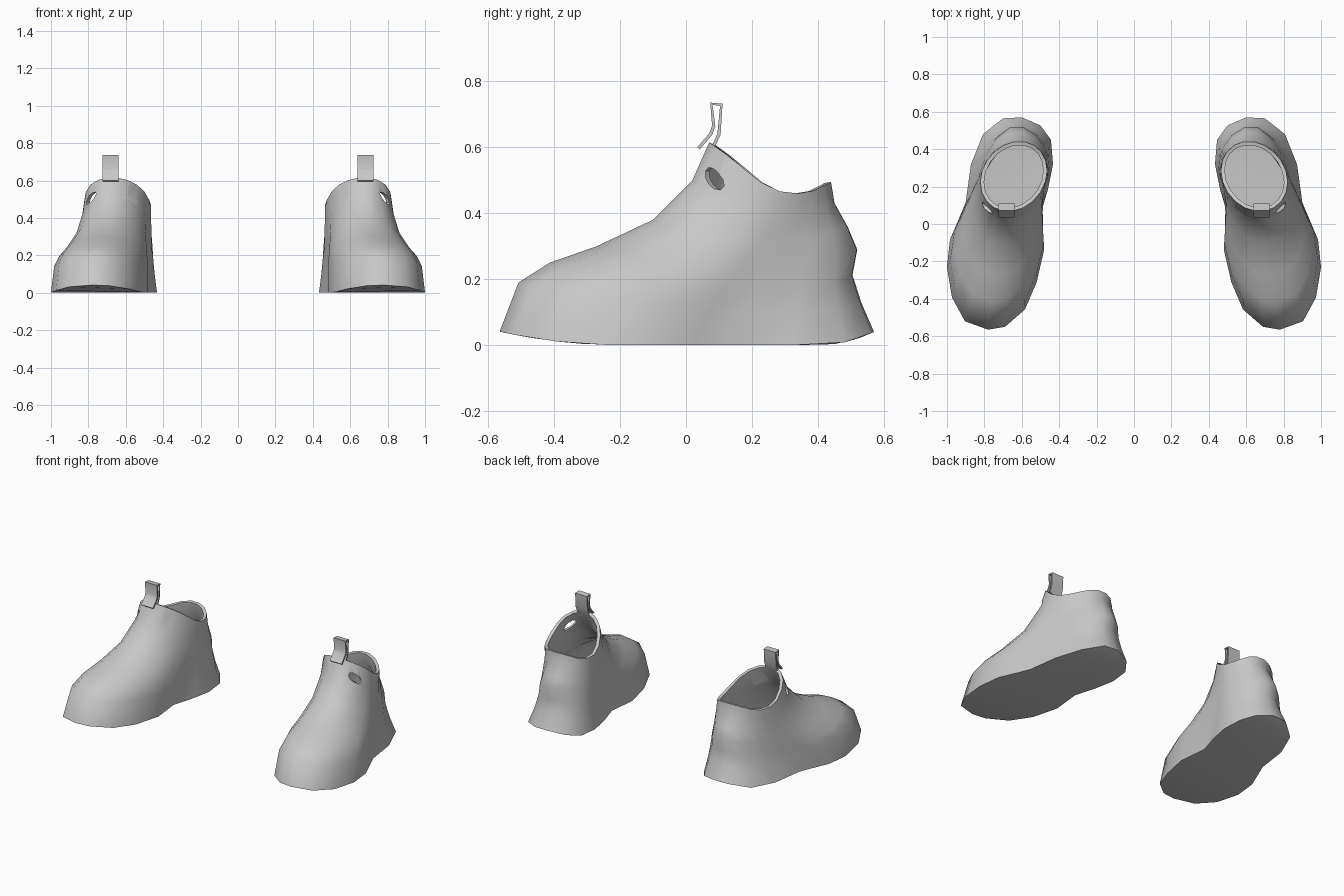
import bpy, bmesh, math
from mathutils import Vector, Matrix

cube = bpy.data.objects.get("Cube")
if cube:
    bpy.data.objects.remove(cube, do_unlink=True)

grey = bpy.data.materials.new("plain_grey")
grey.use_nodes = True
COLOUR = (0.58, 0.58, 0.58, 1)
grey.diffuse_color = COLOUR
grey.node_tree.nodes["Principled BSDF"].inputs["Base Color"].default_value = COLOUR


def make_object(name, bm):
    mesh = bpy.data.meshes.new(name)
    bm.to_mesh(mesh)
    bm.free()
    mesh.materials.append(grey)
    obj = bpy.data.objects.new(name, mesh)
    bpy.context.collection.objects.link(obj)
    return obj


def activate(obj):
    bpy.ops.object.select_all(action='DESELECT')
    obj.select_set(True)
    bpy.context.view_layer.objects.active = obj


def apply_modifier(obj, kind, **settings):
    mod = obj.modifiers.new(kind.lower(), kind)
    for key, value in settings.items():
        setattr(mod, key, value)
    activate(obj)
    bpy.ops.object.modifier_apply(modifier=mod.name)


def smooth(obj, degrees):
    activate(obj)
    bpy.ops.object.shade_smooth_by_angle(angle=math.radians(degrees))


def interpolate(points, t):
    for (a, va), (b, vb) in zip(points, points[1:]):
        if t <= b:
            return va + (vb - va) * max(0, (t - a) / (b - a))
    return points[-1][1]


# Sole outline, from the heel along the inner side to the toe and back
OUTLINE = [(.70, .565), (.60, .57), (.50, .527), (.444, .45), (.433, .32),
           (.46, .185), (.50, .05), (.48, -.136), (.52, -.31), (.583, -.457),
           (.69, -.55), (.78, -.565), (.904, -.52), (.973, -.393), (1, -.23),
           (.984, -.083), (.94, .02), (.90, .115), (.872, .318), (.807, .48)]
# Height of the collar along y
RIM = [(.07, .615), (.12, .58), (.25, .475), (.31, .46), (.37, .46), (.44, .495)]
# Wall curves as (inward, upward) fractions from sole to collar
TOE_WALL = [(0, 0), (.09, .26), (.24, .365), (.46, .45), (.73, .59), (.92, .8), (1, 1)]
HEEL_WALL = [(0, 0), (.3, .2), (.5, .38), (.62, .55), (.78, .7), (.92, .86), (1, 1)]
HEEL_PAD = {3: .03, 4: .022}
N = len(OUTLINE)


def build_shoe():
    bm = bmesh.new()
    columns = []
    for i, (x, y) in enumerate(OUTLINE):
        lift = .04 * max(0, (-.2 - y) / .36, (y - .4) / .17) ** 2
        base = Vector((x, y, lift))
        a = (i - .5) * math.tau / N
        rim = Vector((.643 - .176 * math.sin(a) - .03 * math.cos(a),
                      .255 + .187 * math.cos(a), 0))
        rim.z = interpolate(RIM, rim.y)
        w = min(1, max(0, (.2 - y) / .4))
        pad = 1 if i in (0, 1) else .4 if i in (2, N - 1) else 0
        column = []
        for k, (toe, heel) in enumerate(zip(TOE_WALL, HEEL_WALL)):
            u, v = (w * t + (1 - w) * h for t, h in zip(toe, heel))
            p = base.lerp(rim, u)
            p.z = base.z + (rim.z - base.z) * v
            p.y += pad * HEEL_PAD.get(k, 0)
            column.append(bm.verts.new(p))
        columns.append(column)
    # Upper
    for i in range(N):
        c, d = columns[i], columns[(i + 1) % N]
        for k in range(len(c) - 1):
            bm.faces.new((c[k], d[k], d[k + 1], c[k + 1]))
    # Sole in strips across the foot
    pairs = [(columns[1 + j][0], columns[-j % N][0]) for j in range(N // 2)]
    for (a, b), (c, d) in zip(pairs, pairs[1:]):
        bm.faces.new((a, b, d, c))
    shoe = make_object("left_shoe", bm)
    apply_modifier(shoe, 'SOLIDIFY', thickness=.02, offset=-1)

    # Slanted eyelets on both sides of the instep
    for s, cx in ((-1, .592), (1, .787)):
        long = Vector((s * .45, .6, -.62)).normalized()
        axis = Vector((s * .75, -.6, 0))
        axis = (axis - long * axis.dot(long)).normalized()
        turn = Matrix((long, axis.cross(long), axis)).transposed().to_4x4()
        bm = bmesh.new()
        bmesh.ops.create_cone(bm, cap_ends=True, segments=10, radius1=1, radius2=1, depth=1)
        bm.transform(Matrix.Translation((cx, .085, .505)) @ turn
                     @ Matrix.Diagonal((.046, .022, .17, 1)))
        bmesh.ops.recalc_face_normals(bm, faces=bm.faces)
        cutter = make_object("eyelet_cutter", bm)
        cutter.hide_render = True
        apply_modifier(shoe, 'BOOLEAN', object=cutter, operation='DIFFERENCE', solver='EXACT')
        bpy.data.objects.remove(cutter, do_unlink=True)
    smooth(shoe, 45)
    return shoe


def build_pull_tab():
    # Folded strap standing on the front of the collar
    path = [(.038, .597), (.075, .64), (.084, .665), (.077, .732),
            (.107, .729), (.1, .64), (.082, .6)]
    bm = bmesh.new()
    rows = [[bm.verts.new((x, y, z)) for x in (.64, .725)] for y, z in path]
    for (a, b), (c, d) in zip(rows, rows[1:]):
        bm.faces.new((a, b, d, c))
    tab = make_object("left_pull_tab", bm)
    apply_modifier(tab, 'SOLIDIFY', thickness=.01, offset=0)
    smooth(tab, 30)
    return tab


# Right-hand copies are mirrored across the middle
for part in (build_shoe(), build_pull_tab()):
    twin = part.copy()
    twin.data = part.data.copy()
    twin.name = part.name.replace("left", "right")
    twin.data.transform(Matrix.Scale(-1, 4, (1, 0, 0)))
    twin.data.flip_normals()
    bpy.context.collection.objects.link(twin)
